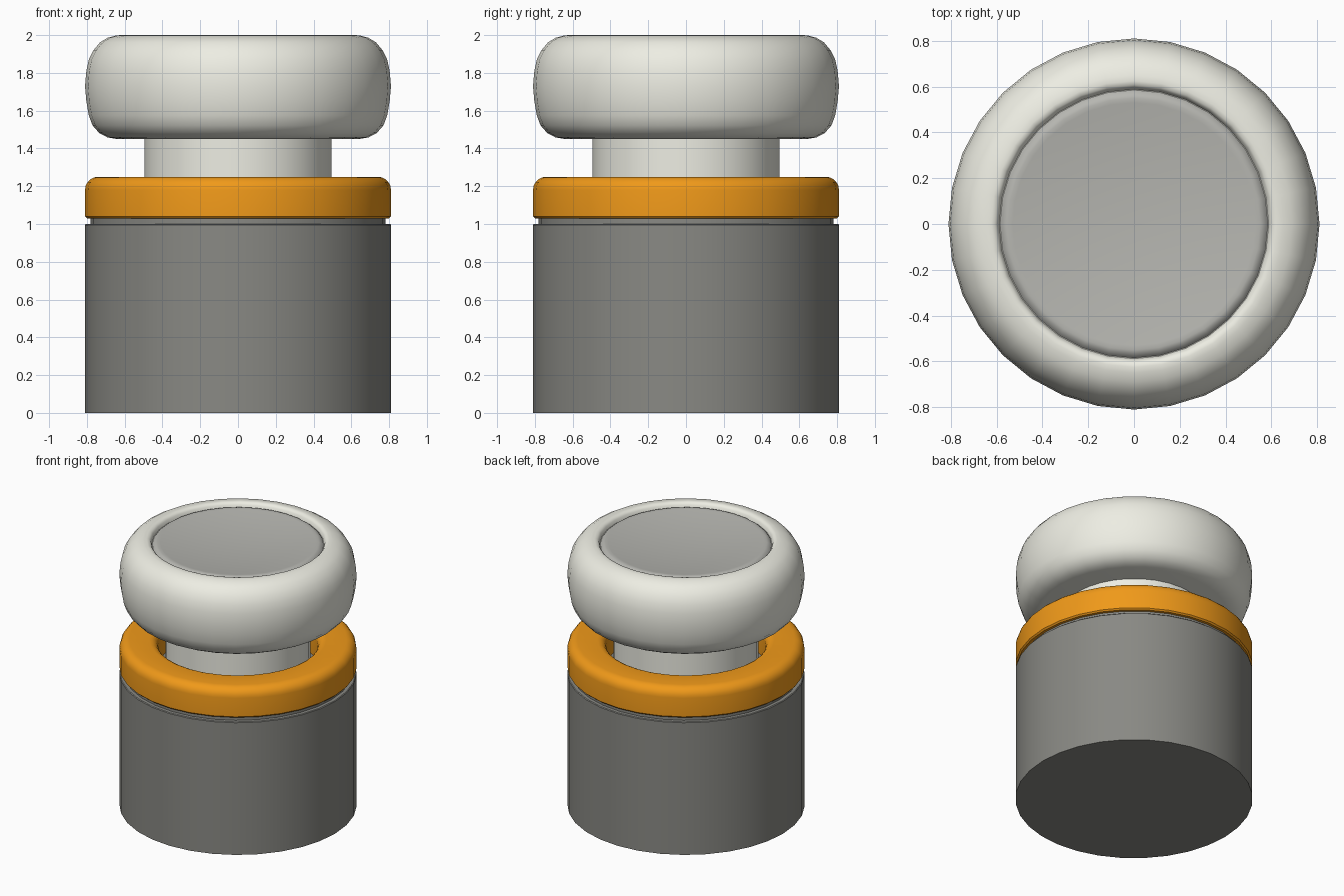
import bpy, bmesh, math

if "Cube" in bpy.data.objects:
    bpy.data.objects.remove(bpy.data.objects["Cube"])

SEGMENTS = 32

def material(name, rgb):
    m = bpy.data.materials.new(name)
    m.diffuse_color = (*rgb, 1)
    m.use_nodes = True
    m.node_tree.nodes["Principled BSDF"].inputs["Base Color"].default_value = m.diffuse_color
    return m

def arc(cx, cz, rx, rz, a0, a1, n=5):
    """Points on an elliptical corner, angles in degrees."""
    return [(cx + rx * math.cos(math.radians(a0 + (a1 - a0) * i / n)),
             cz + rz * math.sin(math.radians(a0 + (a1 - a0) * i / n)))
            for i in range(n + 1)]

def lathe(name, profile, mat, closed=False, angle=35):
    """Spin an (r, z) profile about z; points with r = 0 become poles."""
    bm = bmesh.new()
    rings = []
    for r, z in profile:
        if r < 1e-6:
            rings.append([bm.verts.new((0, 0, z))] * SEGMENTS)
        else:
            rings.append([bm.verts.new((r * math.cos(t), r * math.sin(t), z))
                          for t in (2 * math.pi * i / SEGMENTS for i in range(SEGMENTS))])
    pairs = list(zip(rings, rings[1:]))
    if closed:
        pairs.append((rings[-1], rings[0]))
    for a, b in pairs:
        for i in range(SEGMENTS):
            j = (i + 1) % SEGMENTS
            corners = list(dict.fromkeys((a[i], a[j], b[j], b[i])))
            bm.faces.new(corners)
    bmesh.ops.recalc_face_normals(bm, faces=bm.faces)
    mesh = bpy.data.meshes.new(name)
    bm.to_mesh(mesh)
    bm.free()
    mesh.materials.append(mat)
    obj = bpy.data.objects.new(name, mesh)
    bpy.context.collection.objects.link(obj)
    bpy.ops.object.select_all(action='DESELECT')
    obj.select_set(True)
    bpy.context.view_layer.objects.active = obj
    bpy.ops.object.shade_smooth_by_angle(angle=math.radians(angle))
    return obj

grey = material("dark_grey", (0.25, 0.25, 0.23))
orange = material("orange", (0.87, 0.32, 0.01))
cream = material("cream", (0.85, 0.85, 0.77))
pad_grey = material("pad_grey", (0.47, 0.47, 0.44))

# Base drum with a narrow step under the ring
lathe("base", [(0, 0), (0.81, 0), (0.81, 0.995), (0.805, 1.0), (0.78, 1.0),
               (0.78, 1.04), (0, 1.04)], grey)

# Orange collar, rounded on its upper edges and open in the middle
lathe("collar_ring",
      [(0.545, 1.03), (0.80, 1.03), (0.81, 1.04)]
      + arc(0.74, 1.18, 0.07, 0.07, 0, 90)
      + arc(0.605, 1.19, 0.06, 0.06, 90, 180), orange, closed=True)

# Stem
lathe("stem", [(0, 1.03), (0.495, 1.03), (0.495, 1.50), (0, 1.50)], cream)

# Bulging cap with a rolled lip
lathe("cap",
      [(0, 1.45), (0.64, 1.45), (0.69, 1.458), (0.735, 1.482), (0.77, 1.522),
       (0.79, 1.575), (0.803, 1.65), (0.81, 1.73), (0.803, 1.81), (0.79, 1.87),
       (0.765, 1.92), (0.73, 1.962), (0.69, 1.986), (0.65, 1.997), (0.625, 2.0),
       (0.607, 1.996), (0.595, 1.983), (0.588, 1.96), (0, 1.93)], cream, angle=50)

# Dished finger pad set into the cap
dish = [(r, 1.945 + 0.037 * (r / 0.55) ** 2) for r in (0.53, 0.45, 0.36, 0.27, 0.18, 0.09, 0)]
lathe("finger_pad", [(0.589, 1.955), (0.578, 1.968), (0.565, 1.978), (0.55, 1.982)] + dish,
      pad_grey, angle=60)
